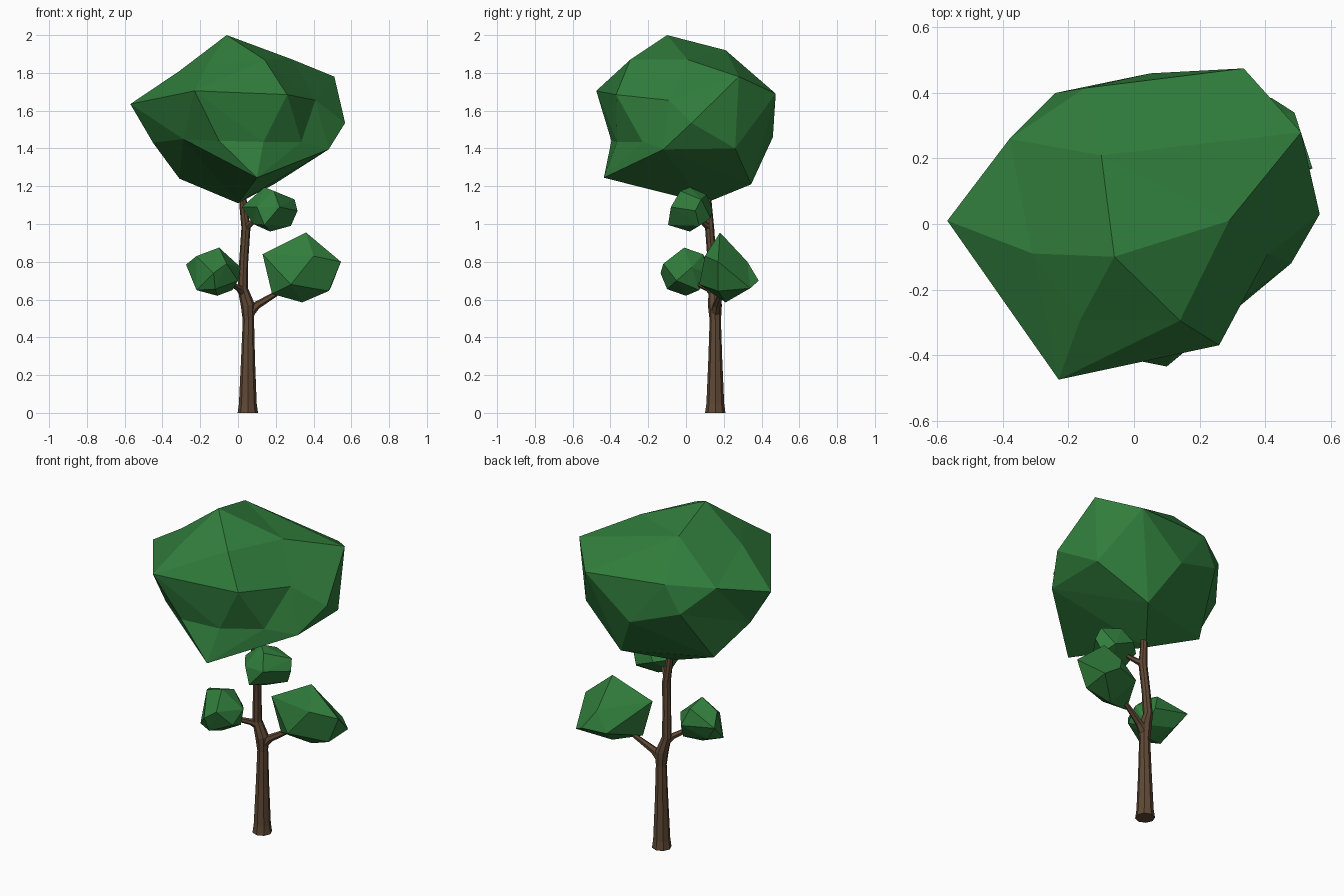
import bpy, bmesh, math
from mathutils import Vector


def material(name, rgb):
    m = bpy.data.materials.new(name)
    m.diffuse_color = (*rgb, 1)
    return m


LEAF = material("leaf_green", (0.03, 0.205, 0.045))
BARK = material("bark_brown", (0.115, 0.066, 0.036))


def finish(bm, name, mat):
    bmesh.ops.recalc_face_normals(bm, faces=bm.faces)
    me = bpy.data.meshes.new(name)
    bm.to_mesh(me)
    bm.free()
    me.materials.append(mat)
    ob = bpy.data.objects.new(name, me)
    bpy.context.collection.objects.link(ob)


def foliage(name, centre, pts):
    """Faceted clump: connect points by direction from centre, then restore their real distance."""
    c = Vector(centre)
    bm = bmesh.new()
    real = {}
    for p in pts:
        d = Vector(p) - c
        # partly spherical: keeps every point on the hull, but follows the real shape
        v = bm.verts.new(d * d.length ** -0.8)
        real[v] = Vector(p)
    bmesh.ops.convex_hull(bm, input=list(bm.verts))
    for v in bm.verts:
        v.co = real[v]
    bmesh.ops.delete(bm, geom=[v for v in bm.verts if not v.link_faces], context='VERTS')
    finish(bm, name, LEAF)


def limb(name, path, sides):
    """Tapered faceted tube along (x, y, z, radius) stations."""
    bm = bmesh.new()
    pts = [Vector(p[:3]) for p in path]
    rings = []
    for i, p in enumerate(path):
        d = pts[min(i + 1, len(pts) - 1)] - pts[max(i - 1, 0)]
        if p[2] == 0:
            d = Vector((0, 0, 1))
        q = Vector((0, 0, 1)).rotation_difference(d.normalized())
        rings.append([bm.verts.new(pts[i] + q @ Vector((
            p[3] * math.cos(math.tau * k / sides),
            p[3] * math.sin(math.tau * k / sides), 0))) for k in range(sides)])
    for a, b in zip(rings, rings[1:]):
        for k in range(sides):
            n = (k + 1) % sides
            bm.faces.new((a[k], a[n], b[n], b[k]))
    bm.faces.new(rings[0])
    bm.faces.new(rings[-1])
    finish(bm, name, BARK)


# Main crown
foliage("crown", (0, 0, 1.55), [
    (-0.06, -0.10, 2.0), (-0.10, 0.21, 1.92), (0.29, 0.01, 1.87), (0.51, 0.28, 1.78),
    (0.335, 0.475, 1.69), (-0.57, 0.01, 1.635), (-0.23, -0.475, 1.705),
    (-0.165, -0.295, 1.84), (0.14, -0.295, 1.87), (0.26, -0.37, 1.685),
    (0.41, -0.09, 1.655), (0.567, 0.03, 1.535), (0.48, -0.12, 1.395),
    (0.335, -0.23, 1.435), (0.135, -0.365, 1.435), (-0.10, -0.395, 1.44),
    (0.10, -0.435, 1.245), (-0.45, 0.035, 1.43), (-0.31, 0.18, 1.24),
    (0.19, 0.345, 1.21), (-0.38, 0.26, 1.70), (-0.15, 0.415, 1.72),
    (-0.24, 0.40, 1.56), (0.05, 0.46, 1.46), (0.48, 0.26, 1.40),
    (0.0, 0.10, 1.11), (-0.29, -0.27, 1.45), (-0.31, -0.09, 1.81)])

# Small side clumps
foliage("right_clump", (0.34, 0.21, 0.76), [
    (0.36, 0.18, 0.955), (0.545, 0.17, 0.80), (0.13, 0.13, 0.84), (0.49, 0.34, 0.66),
    (0.42, 0.385, 0.70), (0.34, 0.21, 0.585), (0.18, 0.15, 0.63), (0.48, 0.17, 0.645),
    (0.28, 0.07, 0.68), (0.36, 0.325, 0.80), (0.28, 0.35, 0.69), (0.40, 0.10, 0.83)])
foliage("left_clump", (-0.12, 0.0, 0.75), [
    (-0.10, -0.01, 0.875), (-0.22, 0.02, 0.83), (-0.275, 0.125, 0.785),
    (-0.22, -0.04, 0.65), (-0.11, 0.0, 0.62), (-0.03, 0.07, 0.65), (0.015, 0.03, 0.77),
    (0.0, -0.05, 0.70), (-0.13, -0.135, 0.74), (-0.06, -0.12, 0.79),
    (-0.09, 0.09, 0.84), (-0.21, 0.09, 0.69), (-0.05, 0.12, 0.74), (-0.12, -0.10, 0.655)])
foliage("upper_clump", (0.17, 0.02, 1.08), [
    (0.14, 0.02, 1.195), (0.30, 0.08, 1.13), (0.315, 0.05, 1.07), (0.28, 0.07, 0.99),
    (0.17, 0.02, 0.96), (0.08, 0.03, 1.0), (0.02, 0.04, 1.09), (0.14, -0.095, 0.995),
    (0.22, -0.08, 1.09), (0.10, -0.075, 1.09), (0.18, 0.11, 1.155),
    (0.12, 0.14, 1.08), (0.24, 0.13, 1.03), (0.19, -0.03, 1.175)])

# Trunk and branches
limb("trunk", [
    (0.052, 0.155, 0, 0.054), (0.052, 0.155, 0.05, 0.047), (0.053, 0.155, 0.28, 0.037),
    (0.055, 0.155, 0.49, 0.03), (0.052, 0.153, 0.57, 0.037), (0.025, 0.147, 0.66, 0.027),
    (0.03, 0.138, 0.80, 0.024), (0.042, 0.125, 0.98, 0.024), (0.03, 0.118, 1.08, 0.021),
    (0.02, 0.11, 1.2, 0.018)], 8)
limb("right_branch", [(0.05, 0.153, 0.52, 0.03), (0.10, 0.163, 0.57, 0.021),
                      (0.20, 0.185, 0.63, 0.014), (0.29, 0.20, 0.69, 0.010)], 6)
limb("left_branch", [(0.03, 0.148, 0.635, 0.025), (0.005, 0.115, 0.66, 0.018),
                     (-0.04, 0.06, 0.685, 0.014), (-0.09, 0.02, 0.73, 0.009)], 6)
limb("upper_branch", [(0.04, 0.125, 0.98, 0.02), (0.07, 0.095, 1.005, 0.015),
                      (0.14, 0.04, 1.06, 0.009)], 6)
